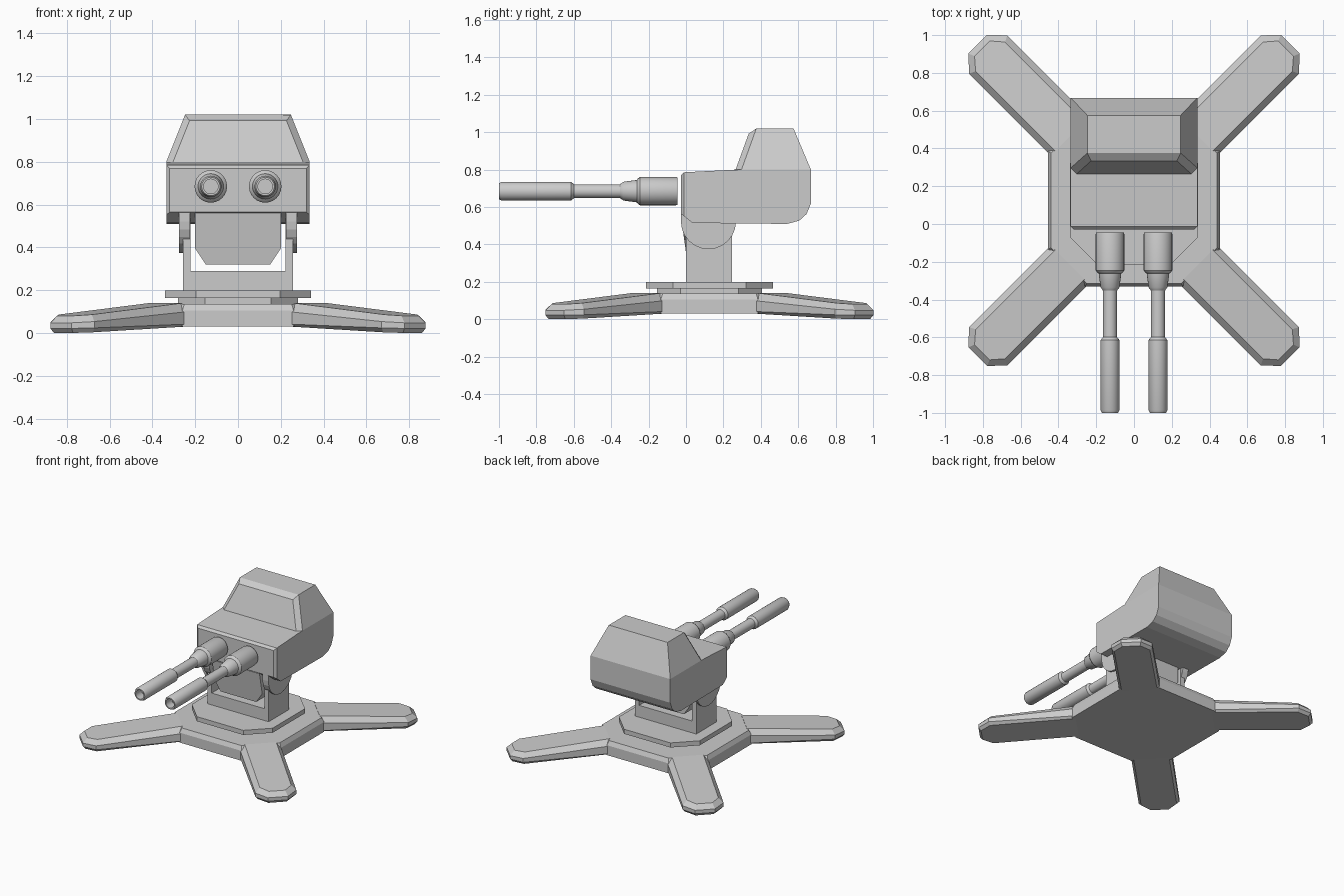
import bpy, bmesh
from math import sin, cos, pi, radians

if "Cube" in bpy.data.objects:
    bpy.data.objects.remove(bpy.data.objects["Cube"])

CY = 0.125  # centre of the base in y


def finish(name, bm, smooth=False):
    bmesh.ops.remove_doubles(bm, verts=bm.verts[:], dist=1e-5)
    bmesh.ops.recalc_face_normals(bm, faces=bm.faces[:])
    me = bpy.data.meshes.new(name)
    bm.to_mesh(me)
    bm.free()
    ob = bpy.data.objects.new(name, me)
    bpy.context.collection.objects.link(ob)
    if smooth:
        bpy.ops.object.select_all(action='DESELECT')
        ob.select_set(True)
        bpy.context.view_layer.objects.active = ob
        bpy.ops.object.shade_smooth_by_angle(angle=radians(30))
    return ob


def loft(name, rings):
    """Skin a stack of equal-length closed rings and cap both ends."""
    bm = bmesh.new()
    vs = [[bm.verts.new(p) for p in r] for r in rings]
    n = len(vs[0])
    for a, b in zip(vs, vs[1:]):
        for i in range(n):
            j = (i + 1) % n
            bm.faces.new((a[i], a[j], b[j], b[i]))
    bm.faces.new(vs[0])
    bm.faces.new(vs[-1])
    return finish(name, bm)


def octagon(h, c, z):
    pts = [(h, -c), (h, c), (c, h), (-c, h), (-h, c), (-h, -c), (-c, -h), (c, -h)]
    return [(x, y + CY, z) for x, y in pts]


def slab_x(name, profile, x0, x1):
    """Extrude a (y, z) profile along x."""
    return loft(name, [[(x, y, z) for y, z in profile] for x in (x0, x1)])


def slab_y(name, profile, y0, y1):
    """Extrude an (x, z) profile along y."""
    return loft(name, [[(x, y, z) for x, z in profile] for y in (y0, y1)])


# Base hub and turntable plates
loft("base_hub", [octagon(0.455, 0.26, 0.03), octagon(0.455, 0.26, 0.105),
                  octagon(0.44, 0.25, 0.137)])
loft("turntable_spacer", [octagon(0.28, 0.155, 0.13), octagon(0.28, 0.155, 0.17)])
loft("turntable_plate", [octagon(0.34, 0.195, 0.165), octagon(0.34, 0.195, 0.2)])


# Four tapered legs with chamfered rims
def leg(name, angle):
    rings = []
    for inset, z_in, z_out in ((0.018, 0.03, 0.0), (0, 0.042, 0.022),
                               (0, 0.1, 0.048), (0.033, 0.14, 0.078)):
        w, s, e = 0.143 - inset, 0.07 - inset * 0.4, 1.17 - inset
        outline = [(0.48, -w), (1.092 - inset * 0.5, -w), (e, -s),
                   (e, s), (1.092 - inset * 0.5, w), (0.48, w)]
        rings.append([(u * cos(angle) - v * sin(angle),
                       u * sin(angle) + v * cos(angle) + CY,
                       z_in + (z_out - z_in) * (u - 0.48) / 0.69)
                      for u, v in outline])
    loft(name, rings)


for i in range(4):
    leg(f"leg_{i + 1}", pi / 4 + i * pi / 2)

# Yoke: one U shaped bracket
slab_y("yoke", [(-0.258, 0.19), (0.258, 0.19), (0.258, 0.54), (0.222, 0.54),
                (0.222, 0.29), (-0.222, 0.29), (-0.222, 0.54), (-0.258, 0.54)],
       0.0, 0.245)

# Rounded trunnion plates beside the yoke arms
arc = [(0.12 + 0.147 * cos(a), 0.522 + 0.147 * sin(a))
       for a in (pi + pi * k / 12 for k in range(13))]
for side, sx in (("left", -1), ("right", 1)):
    slab_x(f"trunnion_{side}", arc + [(0.267, 0.58), (-0.027, 0.58)],
           sx * 0.225, sx * 0.275)

# Block hanging under the head between the arms
bm_block = [(-0.2, 0.56), (-0.2, 0.395), (-0.15, 0.32),
            (0.15, 0.32), (0.2, 0.395), (0.2, 0.56)]
block = slab_y("cradle_block", bm_block, 0.005, 0.24)
for v in block.data.vertices:
    if v.co.y < 0.1 and v.co.z > 0.5:
        v.co.y = -0.028


# Turret head: side profile, upper cab tapering towards the roof
def head():
    low = [(0.265, 0.80), (-0.028, 0.785), (-0.028, 0.565), (0.035, 0.515),
           (0.54, 0.51), (0.605, 0.527), (0.645, 0.563), (0.668, 0.62), (0.668, 0.80)]
    roof = [(0.575, 1.02), (0.345, 1.02)]
    bm = bmesh.new()
    sides = []
    for s in (-1, 1):
        a = [bm.verts.new((s * 0.335, y, z)) for y, z in low]
        b = [bm.verts.new((s * 0.247, y, z)) for y, z in roof]
        bm.faces.new(a)
        bm.faces.new((a[-1], b[0], b[1], a[0]))
        sides.append(a + b)
    left, right = sides
    n = len(left)
    for i in range(n):
        j = (i + 1) % n
        bm.faces.new((left[i], left[j], right[j], right[i]))
    bmesh.ops.recalc_face_normals(bm, faces=bm.faces[:])

    def bevel(test, width):
        es = [e for e in bm.edges if test(*[v.co for v in e.verts])]
        bmesh.ops.bevel(bm, geom=es, offset=width, offset_type='OFFSET',
                        segments=1, profile=0.5, affect='EDGES')

    # Windscreen frame, then the softer front rim
    bevel(lambda p, q: max(p.z, q.z) > 1 and min(p.y, q.y) > 0.2
          and max(p.y, q.y) < 0.4, 0.03)
    bevel(lambda p, q: max(p.y, q.y) < 0 and min(p.z, q.z) > 0.55
          and max(p.z, q.z) > 0.7, 0.016)
    finish("turret_head", bm)


head()


# Gun barrels: turned profile with a hollow muzzle
def barrel(name, x):
    prof = [(-0.045, 0), (-0.045, 0.073), (-0.055, 0.076), (-0.245, 0.076),
            (-0.257, 0.068), (-0.262, 0.06), (-0.335, 0.05), (-0.353, 0.037),
            (-0.598, 0.037), (-0.615, 0.05), (-0.985, 0.05), (-1.0, 0.043),
            (-1.0, 0.034), (-0.93, 0.034), (-0.93, 0)]
    bm = bmesh.new()
    vs = [bm.verts.new((x, y, 0.685 + r)) for y, r in prof]
    es = [bm.edges.new(p) for p in zip(vs, vs[1:])]
    bmesh.ops.spin(bm, geom=vs + es, cent=(x, 0, 0.685), axis=(0, 1, 0),
                   angle=2 * pi, steps=24)
    finish(name, bm, smooth=True)


barrel("barrel_left", -0.127)
barrel("barrel_right", 0.127)
